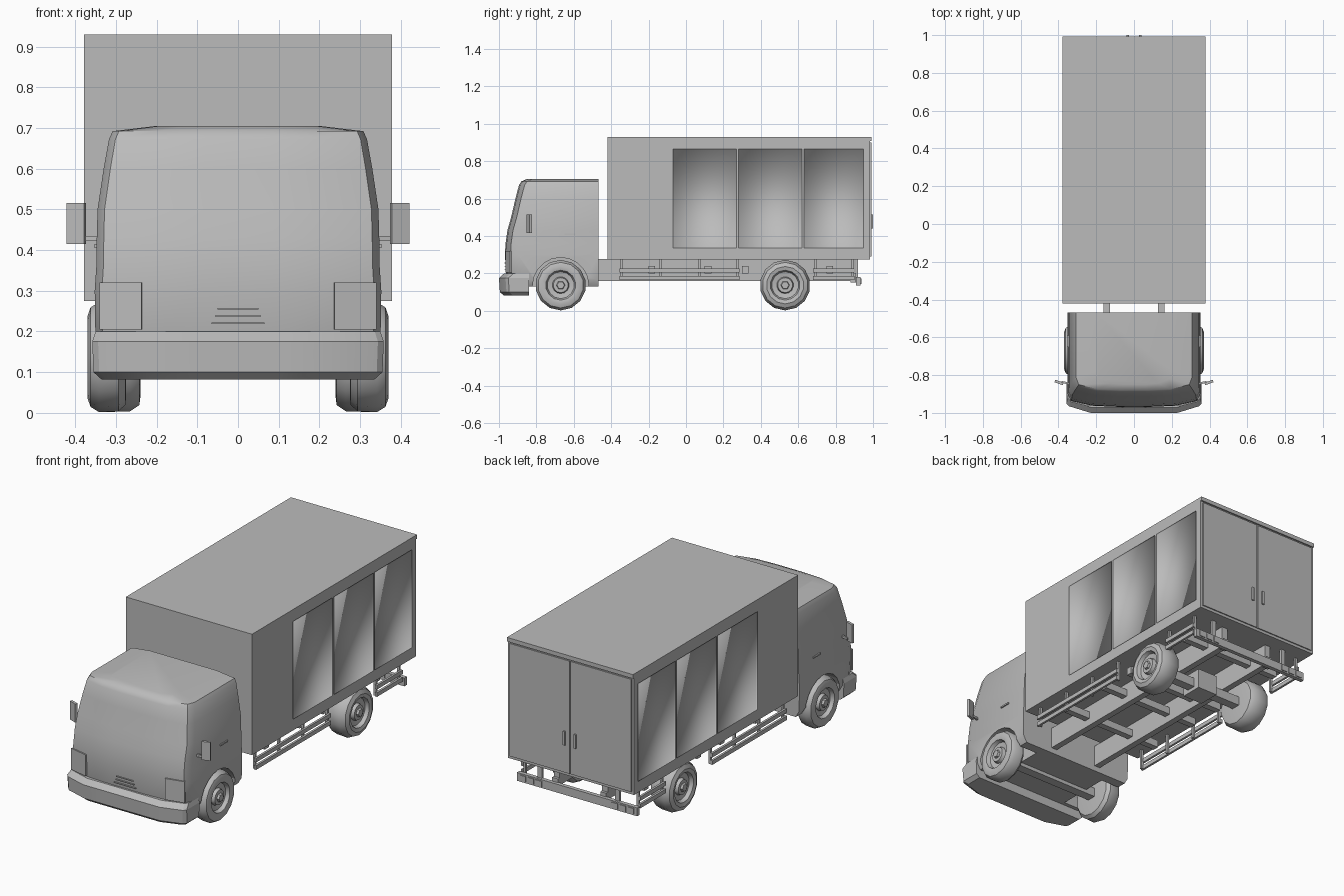
import bpy, bmesh, math
from mathutils import Matrix, Vector

if "Cube" in bpy.data.objects:
    bpy.data.objects.remove(bpy.data.objects["Cube"], do_unlink=True)

grey = bpy.data.materials.new("plain grey")
grey.use_nodes = True
grey.diffuse_color = (0.5, 0.5, 0.5, 1)
grey.node_tree.nodes["Principled BSDF"].inputs["Base Color"].default_value = (0.5, 0.5, 0.5, 1)


def finish(name, bm, angle=None):
    """Turn a bmesh into a named object, smooth below the given angle."""
    bmesh.ops.recalc_face_normals(bm, faces=bm.faces)
    mesh = bpy.data.meshes.new(name)
    bm.to_mesh(mesh)
    bm.free()
    ob = bpy.data.objects.new(name, mesh)
    bpy.context.collection.objects.link(ob)
    mesh.materials.append(grey)
    if angle:
        smooth(ob, angle)
    return ob


def smooth(ob, angle):
    bpy.ops.object.select_all(action="DESELECT")
    ob.select_set(True)
    bpy.context.view_layer.objects.active = ob
    bpy.ops.object.shade_smooth_by_angle(angle=math.radians(angle))


def add_box(bm, x, y, z, turn=0):
    """Add a box spanning the given ranges, turned about its upright axis."""
    lo, hi = Vector((x[0], y[0], z[0])), Vector((x[1], y[1], z[1]))
    m = Matrix.Translation((lo + hi) / 2) @ Matrix.Rotation(turn, 4, "Z")
    bmesh.ops.create_cube(bm, size=1, matrix=m @ Matrix.Diagonal((*(hi - lo), 1)))


def boxes(name, spans):
    bm = bmesh.new()
    for span in spans:
        add_box(bm, *span)
    return finish(name, bm)


def both(x, y, z, turn=0):
    """The same box on the left and the right."""
    return [(x, y, z, turn), ((-x[1], -x[0]), y, z, -turn)]


def loft(name, rings, angle):
    """Skin a closed stack of rings."""
    bm = bmesh.new()
    loops = [[bm.verts.new(p) for p in ring] for ring in rings]
    n = len(loops[0])
    for a, b in zip(loops, loops[1:]):
        for i in range(n):
            bm.faces.new((a[i], a[(i + 1) % n], b[(i + 1) % n], b[i]))
    bm.faces.new(loops[0][::-1])
    bm.faces.new(loops[-1])
    return finish(name, bm, angle)


def ring(z, w, front, back, shape):
    """Mirrored outline: shape lists width factor and setback from the front."""
    half = [(w * f, front + d) for f, d in shape] + [(w, back)]
    return [(x, y, z) for x, y in half] + [(-x, y, z) for x, y in half[::-1]]


# Cab with wheel arches
nose = [(0.25, 0), (0.63, 0.006), (0.95, 0.03), (1, 0.07)]
cab_levels = [(0.13, 0.33, -0.95), (0.165, 0.35, -0.96), (0.3, 0.352, -0.968),
              (0.36, 0.348, -0.965), (0.43, 0.347, -0.955), (0.5, 0.345, -0.935),
              (0.6, 0.33, -0.912), (0.672, 0.317, -0.893), (0.692, 0.308, -0.88),
              (0.705, 0.2, -0.85)]
cab = loft("cab", [ring(z, w, f, -0.468, nose) for z, w, f in cab_levels], 40)
for side in (-1, 1):
    bm = bmesh.new()
    m = Matrix.Translation((side * 0.37, -0.67, 0.135)) @ Matrix.Rotation(math.pi / 2, 4, "Y")
    bmesh.ops.create_cone(bm, cap_ends=True, segments=20, radius1=0.15, radius2=0.15, depth=0.3, matrix=m)
    cutter = finish("arch_cutter", bm)
    cutter.hide_render = True
    mod = cab.modifiers.new("arch", "BOOLEAN")
    mod.operation, mod.object, mod.solver = "DIFFERENCE", cutter, "EXACT"
    bpy.context.view_layer.objects.active = cab
    bpy.ops.object.modifier_apply(modifier=mod.name)
    bpy.data.objects.remove(cutter, do_unlink=True)
smooth(cab, 40)

# Front bumper with angled ends
bend = [(0.3, 0), (0.64, 0), (0.96, 0.035), (1, 0.05)]
loft("front_bumper", [ring(z, w, f, -0.84, bend) for z, w, f in
                      [(0.082, 0.335, -0.975), (0.1, 0.355, -0.995),
                       (0.175, 0.358, -1.0), (0.2, 0.35, -0.972)]], 20)

# Headlights, grille slots, door handles
boxes("headlights", both((0.235, 0.34), (-0.954, -0.944), (0.205, 0.32), 0.23))
boxes("grille_slots", [((-w, w), (-0.971, -0.963), (z, z + 0.004))
                       for w, z in ((0.065, 0.218), (0.055, 0.236), (0.05, 0.254))])
boxes("door_handles", both((0.345, 0.354), (-0.65, -0.59), (0.406, 0.414)))

# Mirrors on short arms
boxes("mirrors", both((0.374, 0.42), (-0.846, -0.832), (0.415, 0.515), 0.35)
      + both((0.335, 0.385), (-0.846, -0.836), (0.422, 0.434), 0.2))

# Cargo body with shallow recessed side panels
panels = [(-0.07, 0.27), (0.28, 0.62), (0.63, 0.95)]
bm = bmesh.new()
add_box(bm, (-0.378, 0.378), (-0.42, 0.985), (0.275, 0.93))
cuts = [((0, y, 0), (0, 1, 0)) for p in panels for y in p]
cuts += [((0, 0, z), (0, 0, 1)) for z in (0.335, 0.865)]
for co, no in cuts:
    bmesh.ops.bisect_plane(bm, geom=bm.verts[:] + bm.edges[:] + bm.faces[:], plane_co=co, plane_no=no)
bm.normal_update()
sunk = []
for f in bm.faces:
    c = f.calc_center_median()
    if abs(f.normal.x) > 0.9 and 0.335 < c.z < 0.865 and any(a < c.y < b for a, b in panels):
        sunk.append(f)
walls = bmesh.ops.inset_individual(bm, faces=sunk, thickness=0.001, depth=-0.006)["faces"]
for f in sunk + walls:
    f.smooth = True
finish("cargo_body", bm)

# Rear doors, header strip, handles and latches
boxes("rear_doors", both((0.003, 0.365), (0.98, 0.991), (0.29, 0.9)))
boxes("rear_header", [((-0.378, 0.378), (0.98, 0.993), (0.908, 0.93))])
boxes("rear_door_handles", both((0.027, 0.039), (0.99, 1.0), (0.44, 0.515)))

# Chassis rails and cross members
boxes("chassis_rails", both((0.127, 0.162), (-0.6, 0.9), (0.16, 0.276)))
boxes("cross_members", [((-0.3, 0.3), (y, y + 0.035), (0.2, 0.24)) for y in (-0.2, 0.1, 0.3, 0.75)])
boxes("axles", [((-0.28, 0.28), (y - 0.025, y + 0.025), (0.11, 0.16)) for y in (-0.67, 0.53)]
      + [((-0.06, 0.06), (0.47, 0.59), (0.09, 0.2))])

# Side guards: two bars on upright brackets
guards = []
for y0, y1, posts in ((-0.355, 0.285, 4), (0.68, 0.9, 2)):
    for z in (0.165, 0.205):
        guards += both((0.345, 0.357), (y0, y1), (z, z + 0.022))
    for i in range(posts):
        y = y0 + 0.006 + (y1 - y0 - 0.02) * i / (posts - 1)
        guards += both((0.333, 0.346), (y, y + 0.012), (0.165, 0.28))
boxes("side_guards", guards)

# Rear bumper with lamps and hangers
boxes("rear_bumper", [((-0.36, 0.36), (0.91, 0.932), (0.135, 0.18))])
boxes("rear_lamps", [s for i in range(3) for s in
                     both((0.21 + i * 0.048, 0.245 + i * 0.048), (0.93, 0.937), (0.142, 0.173))])
boxes("rear_hangers", both((0.22, 0.245), (0.905, 0.92), (0.15, 0.28))
      + both((0.127, 0.162), (0.88, 0.915), (0.15, 0.2)))


def wheel(name, side, y, inner, outer):
    """Lathe a low-sided tyre with a dished rim and a hexagonal hub."""
    w = outer - inner
    profile = [(inner, 0), (inner, 0.1), (inner + 0.02 * w, 0.118), (inner + 0.2 * w, 0.133),
               (outer - 0.3 * w, 0.135), (outer - 0.08 * w, 0.122), (outer, 0.1), (outer - 0.005, 0.08),
               (outer - 0.025, 0.072), (outer - 0.03, 0.045), (outer - 0.012, 0.04), (outer - 0.012, 0)]
    bm = bmesh.new()
    verts = [bm.verts.new((x, 0, r)) for x, r in profile]
    edges = [bm.edges.new(p) for p in zip(verts, verts[1:])]
    bmesh.ops.spin(bm, geom=verts + edges, axis=(1, 0, 0), cent=(0, 0, 0), steps=14, angle=math.tau)
    bmesh.ops.remove_doubles(bm, verts=bm.verts, dist=0.0001)
    hub = Matrix.Translation((outer - 0.01, 0, 0)) @ Matrix.Rotation(math.pi / 2, 4, "Y")
    bmesh.ops.create_cone(bm, cap_ends=True, segments=6, radius1=0.026, radius2=0.02, depth=0.02, matrix=hub)
    bmesh.ops.transform(bm, verts=bm.verts, matrix=Matrix.Translation((0, y, 0.137)) @ Matrix.Diagonal((side, 1, 1, 1)))
    finish(name, bm, 35)


for side, label in ((1, "left"), (-1, "right")):
    wheel(f"front_wheel_{label}", side, -0.67, 0.275, 0.37)
    wheel(f"rear_wheel_{label}", side, 0.53, 0.24, 0.365)
